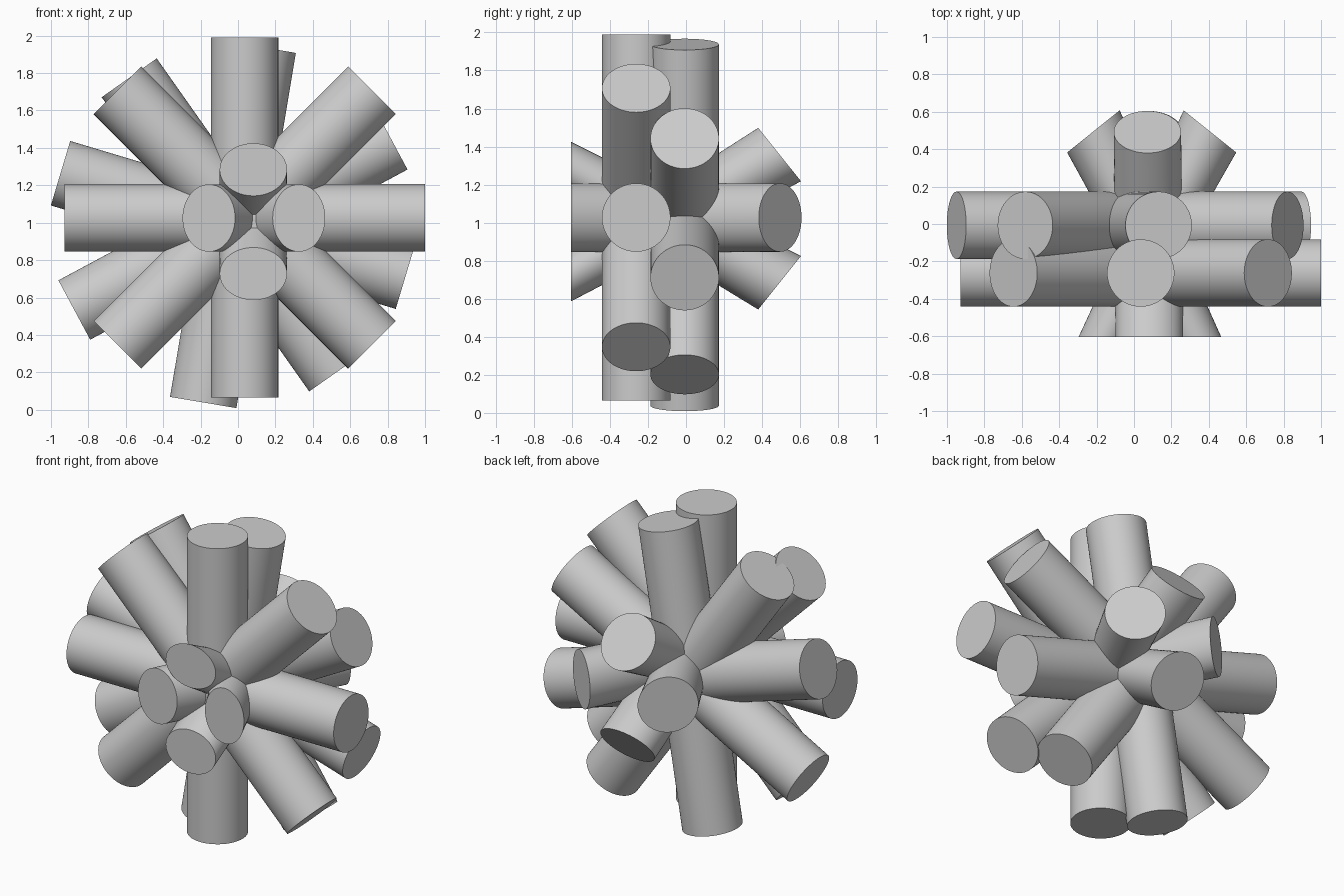
import bpy, bmesh
from math import cos, sin, radians, atan2, pi
from mathutils import Vector

if "Cube" in bpy.data.objects:
    bpy.data.objects.remove(bpy.data.objects["Cube"])

R, HALF, SIDES = 0.18, 0.9625, 64


def ring(center, axis, u):
    """Circle of points around center, square to axis; u is a direction square to axis."""
    v = axis.cross(u)
    return [center + R * (cos(2 * pi * i / SIDES) * u + sin(2 * pi * i / SIDES) * v)
            for i in range(SIDES)]


def tube(name, ring_a, ring_b):
    """Closed rod between two matching rings."""
    bm = bmesh.new()
    a = [bm.verts.new(p) for p in ring_a]
    b = [bm.verts.new(p) for p in ring_b]
    for i in range(SIDES):
        j = (i + 1) % SIDES
        bm.faces.new((a[i], a[j], b[j], b[i]))
    bm.faces.new(a[::-1])
    bm.faces.new(b)
    bmesh.ops.recalc_face_normals(bm, faces=bm.faces)
    mesh = bpy.data.meshes.new(name)
    bm.to_mesh(mesh)
    bm.free()
    obj = bpy.data.objects.new(name, mesh)
    bpy.context.collection.objects.link(obj)
    bpy.ops.object.select_all(action='DESELECT')
    obj.select_set(True)
    bpy.context.view_layer.objects.active = obj
    bpy.ops.object.shade_smooth_by_angle(angle=radians(40))


def star(name, center, angles):
    """Rods crossing at one centre in an upright plane."""
    c = Vector(center)
    for k, deg in enumerate(angles):
        d = Vector((cos(radians(deg)), 0, sin(radians(deg))))
        u = Vector((0, 1, 0))
        tube(f"{name}_{k + 1}", ring(c - d * HALF, d, u), ring(c + d * HALF, d, u))


# Two flat stars, front and middle
star("front_star_rod", (0.036, -0.262, 1.027), (0, 45, 90, 135))
star("middle_star_rod", (-0.027, -0.007, 0.988), (80.5, 125.2, 163.3, 208.2))

# Four slanted rods: square-cut at the back, flattened to one plane at the front
FRONT_Y = -0.604
TILT = radians(38.7)
slanted = [  # sideways direction of back end, back centre, front centre
    ("slanted_rod_left", (-1, 0, 0), (-0.217, 0.495, 1.027), (0.326, FRONT_Y, 1.025)),
    ("slanted_rod_right", (1, 0, 0), (0.406, 0.495, 1.027), (-0.156, FRONT_Y, 1.025)),
    ("slanted_rod_up", (0, 0, 1), (0.072, 0.492, 1.358), (0.082, FRONT_Y, 0.727)),
    ("slanted_rod_down", (0, 0, -1), (0.077, 0.492, 0.684), (0.082, FRONT_Y, 1.284)),
]
for name, side, back, front in slanted:
    s = Vector(side)
    y = Vector((0, 1, 0))
    axis = s * sin(TILT) + y * cos(TILT)
    u = s.cross(y)
    back_ring = ring(Vector(back), axis, u)
    front_ring = ring(Vector(front), axis, u)
    for p in front_ring:
        p.y = FRONT_Y
    tube(name, back_ring, front_ring)
